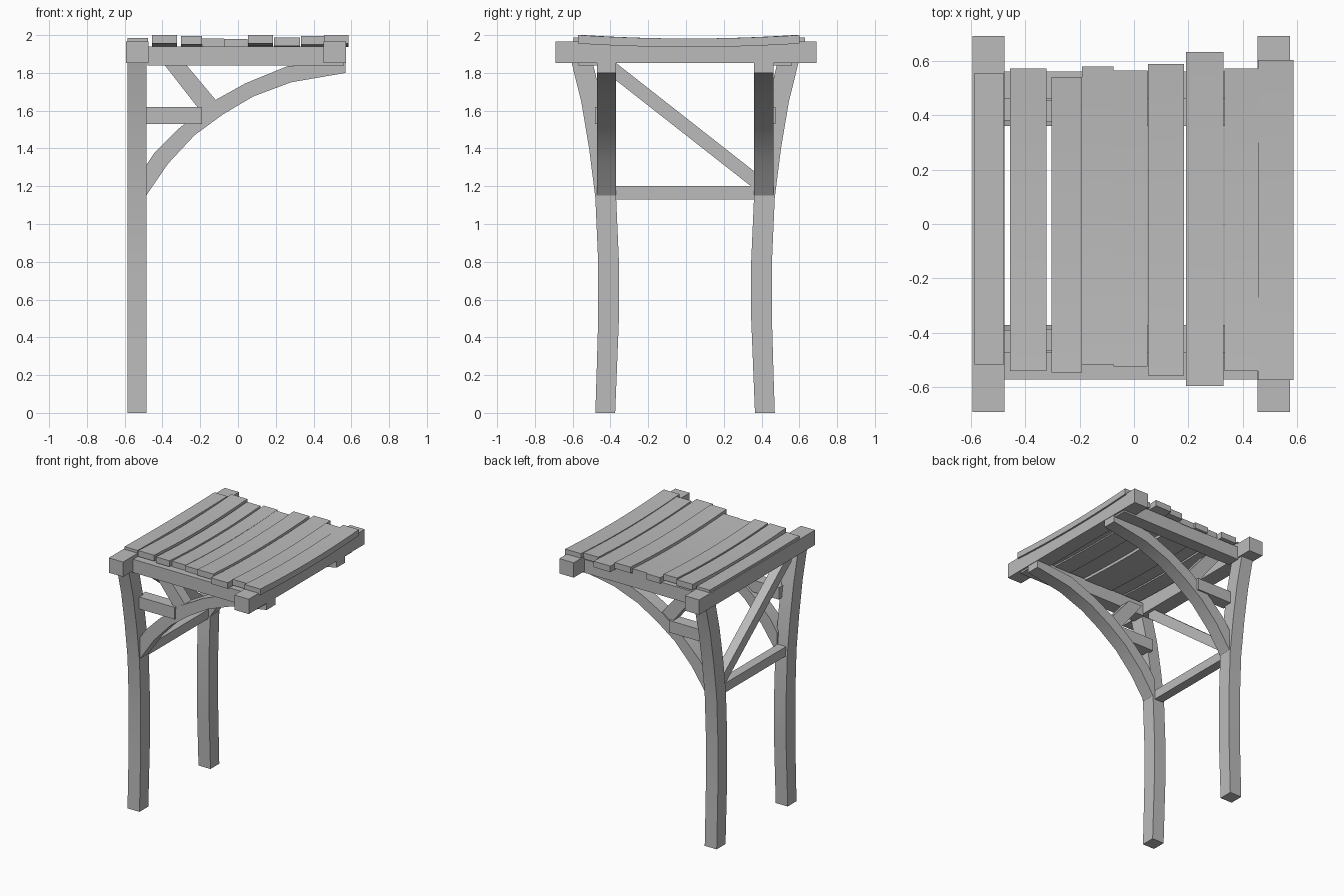
import bpy, bmesh, math
from mathutils import Vector

cube = bpy.data.objects.get("Cube")
if cube:
    bpy.data.objects.remove(cube, do_unlink=True)

wood = bpy.data.materials.new("grey_wood")
wood.use_nodes = True
GREY = (0.5, 0.5, 0.5, 1)
wood.diffuse_color = GREY
wood.node_tree.nodes["Principled BSDF"].inputs["Base Color"].default_value = GREY


def loft(name, sections):
    """Closed beam through a run of four-cornered sections."""
    bm = bmesh.new()
    rings = [[bm.verts.new(p) for p in s] for s in sections]
    for a, b in zip(rings, rings[1:]):
        for i in range(4):
            j = (i + 1) % 4
            bm.faces.new((a[i], a[j], b[j], b[i]))
    bm.faces.new(rings[0])
    bm.faces.new(rings[-1])
    bmesh.ops.recalc_face_normals(bm, faces=bm.faces[:])
    mesh = bpy.data.meshes.new(name)
    bm.to_mesh(mesh)
    bm.free()
    mesh.materials.append(wood)
    mesh.polygons.foreach_set("use_smooth", [True] * len(mesh.polygons))
    mesh.set_sharp_from_angle(angle=math.radians(30))
    obj = bpy.data.objects.new(name, mesh)
    bpy.context.collection.objects.link(obj)
    return obj


def box(name, x, y, z):
    loft(name, [[(i, y[0], z[0]), (i, y[1], z[0]), (i, y[1], z[1]), (i, y[0], z[1])] for i in x])


def plank(name, x0, x1, y0, y1, top, sag=0.02, thick=0.045, steps=8):
    """Board along y that dips in the middle."""
    sections = []
    for i in range(steps + 1):
        t = i / steps
        y = y0 + (y1 - y0) * t
        z = top - sag * (1 - (2 * t - 1) ** 2)
        sections.append([(x0, y, z - thick), (x1, y, z - thick), (x1, y, z), (x0, y, z)])
    loft(name, sections)


# Section points: post (z, inner, outer), arched brace (lower x, z, upper x, z)
POST = [(0, .37, .475), (.25, .36, .467), (.5, .35, .46), (.8, .35, .46), (1.14, .365, .475),
        (1.4, .398, .508), (1.65, .44, .55), (1.86, .49, .602)]
ARCH = [(-.5, 1.13, -.5, 1.29), (-.37, 1.32, -.44, 1.38), (-.23, 1.47, -.32, 1.5),
        (-.08, 1.58, -.14, 1.645), (.08, 1.675, .04, 1.745), (.28, 1.75, .26, 1.835),
        (.57, 1.8, .57, 1.86)]
MID = -0.005

for side, s in (("front", -1), ("back", 1)):
    def at(v):
        return s * v + MID

    loft(side + "_post", [[(-.585, at(a), z), (-.485, at(a), z), (-.485, at(b), z),
                           (-.585, at(b), z)] for z, a, b in POST])
    loft(side + "_arched_brace", [[(lx, at(.365), lz), (lx, at(.467), lz), (ux, at(.467), uz),
                                   (ux, at(.365), uz)] for lx, lz, ux, uz in ARCH])
    box(side + "_rail", (-.48, .56), (at(.465), at(.565)), (1.84, 1.94))
    box(side + "_short_strut", (-.5, -.19), (at(.385), at(.478)), (1.53, 1.62))
    # Diagonal strut between arch and rail
    loft(side + "_diagonal_strut", [[(x0, at(.38), z0), (x0, at(.46), z0), (x1, at(.46), z1),
                                     (x1, at(.38), z1)]
                                    for x0, z0, x1, z1 in ((-.2, 1.6, -.1, 1.635),
                                                           (-.395, 1.85, -.28, 1.85))])

# Beams across the top
for name, x in (("post_beam", (-.593, -.475)), ("outer_beam", (.453, .573))):
    box(name, x, (-.69, .69), (1.853, 1.965))

# Ties between the posts
box("post_tie", (-.57, -.5), (-.38, .37), (1.13, 1.2))
loft("post_diagonal", [[(-.57, y, z), (-.5, y, z), (-.5, y, z + .092), (-.57, y, z + .092)]
                       for y, z in ((-.44, 1.815), (.38, 1.172))])

# Roof boards: x range, y range, top height
BOARDS = [(-.585, -.477, -.515, .555, 1.985), (-.455, -.322, -.54, .57, 2.0),
          (-.303, -.19, -.545, .54, 1.995), (-.19, -.075, -.515, .578, 1.982),
          (-.075, .05, -.523, .563, 1.98), (.052, .184, -.557, .587, 2.0),
          (.19, .329, -.595, .631, 1.988), (.333, .46, -.54, .57, 1.994),
          (.455, .586, -.572, .602, 2.0)]
for n, (x0, x1, y0, y1, top) in enumerate(BOARDS):
    plank("roof_board_%d" % (n + 1), x0, x1, y0, y1, top, sag=.005 if n == 0 else .018)
